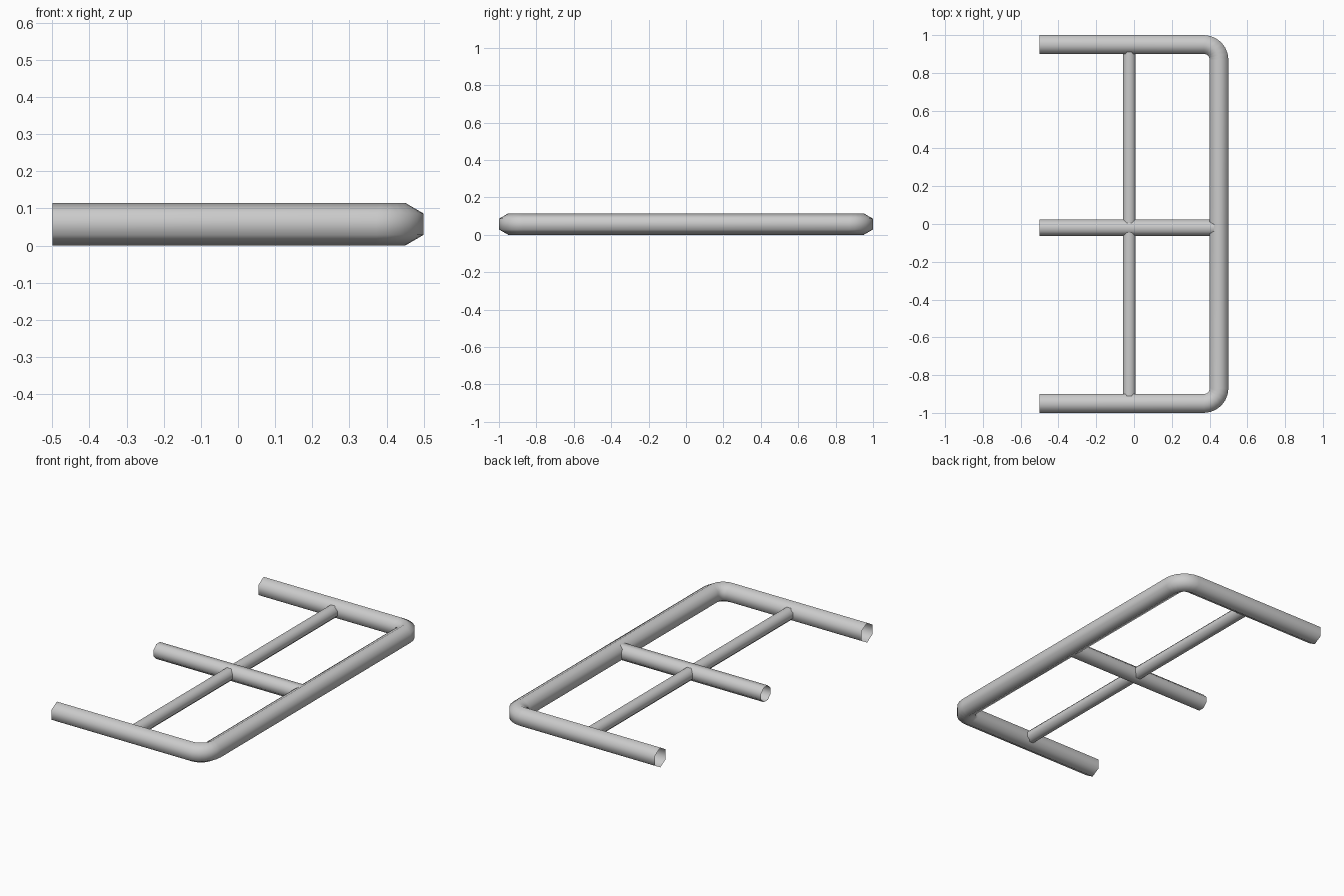
import bpy, bmesh
from math import pi, sin, cos
from mathutils import Vector

cube = bpy.data.objects.get("Cube")
if cube:
    bpy.data.objects.remove(cube)

metal = bpy.data.materials.new("grey_metal")
metal.use_nodes = True
grey = (0.6, 0.6, 0.6, 1)
metal.diffuse_color = grey
metal.node_tree.nodes["Principled BSDF"].inputs["Base Color"].default_value = grey

FRAME_R = 0.0575          # the frame tube rests on the ground
MID_Z = FRAME_R


def tube(name, path, radius, sides, phase):
    """Open-ended tube swept along a flat path, with a corner at angle phase."""
    pts = [Vector((x, y, MID_Z)) for x, y in path]
    bm = bmesh.new()
    rings = []
    for i, p in enumerate(pts):
        along = (pts[min(i + 1, len(pts) - 1)] - pts[max(i - 1, 0)]).normalized()
        if 0 < i < len(pts) - 1:
            along = ((pts[i + 1] - p).normalized() + (p - pts[i - 1]).normalized()).normalized()
        side = Vector((along.y, -along.x, 0))
        ring = []
        for k in range(sides):
            a = phase + 2 * pi * k / sides
            ring.append(bm.verts.new(p + radius * (side * cos(a) + Vector((0, 0, sin(a))))))
        rings.append(ring)
    for r0, r1 in zip(rings, rings[1:]):
        for k in range(sides):
            n = (k + 1) % sides
            bm.faces.new((r0[k], r0[n], r1[n], r1[k]))
    bmesh.ops.recalc_face_normals(bm, faces=bm.faces)
    for f in bm.faces:
        f.smooth = True
    mesh = bpy.data.meshes.new(name)
    bm.to_mesh(mesh)
    bm.free()
    mesh.materials.append(metal)
    obj = bpy.data.objects.new(name, mesh)
    bpy.context.collection.objects.link(obj)
    return obj


# U-shaped outer frame: hexagonal tube with two rounded corners
BEND, STEPS = 0.08, 6
cx, cy = 0.45 - BEND, 0.95 - BEND
arc = [(cx + BEND * sin(pi / 2 * i / STEPS), cy + BEND * cos(pi / 2 * i / STEPS))
       for i in range(STEPS + 1)]
half = [(-0.5, 0.95)] + arc
tube("outer_frame", half + [(x, -y) for x, y in reversed(half)], FRAME_R, 6, pi / 2)

# Octagonal bars inside the frame, flat side up
flat = cos(pi / 8)
tube("middle_bar", [(-0.5, -0.02), (0.45, -0.02)], 0.0425 / flat, 8, pi / 8)
tube("cross_bar", [(-0.025, -0.93), (-0.025, 0.93)], 0.034 / flat, 8, pi / 8)
